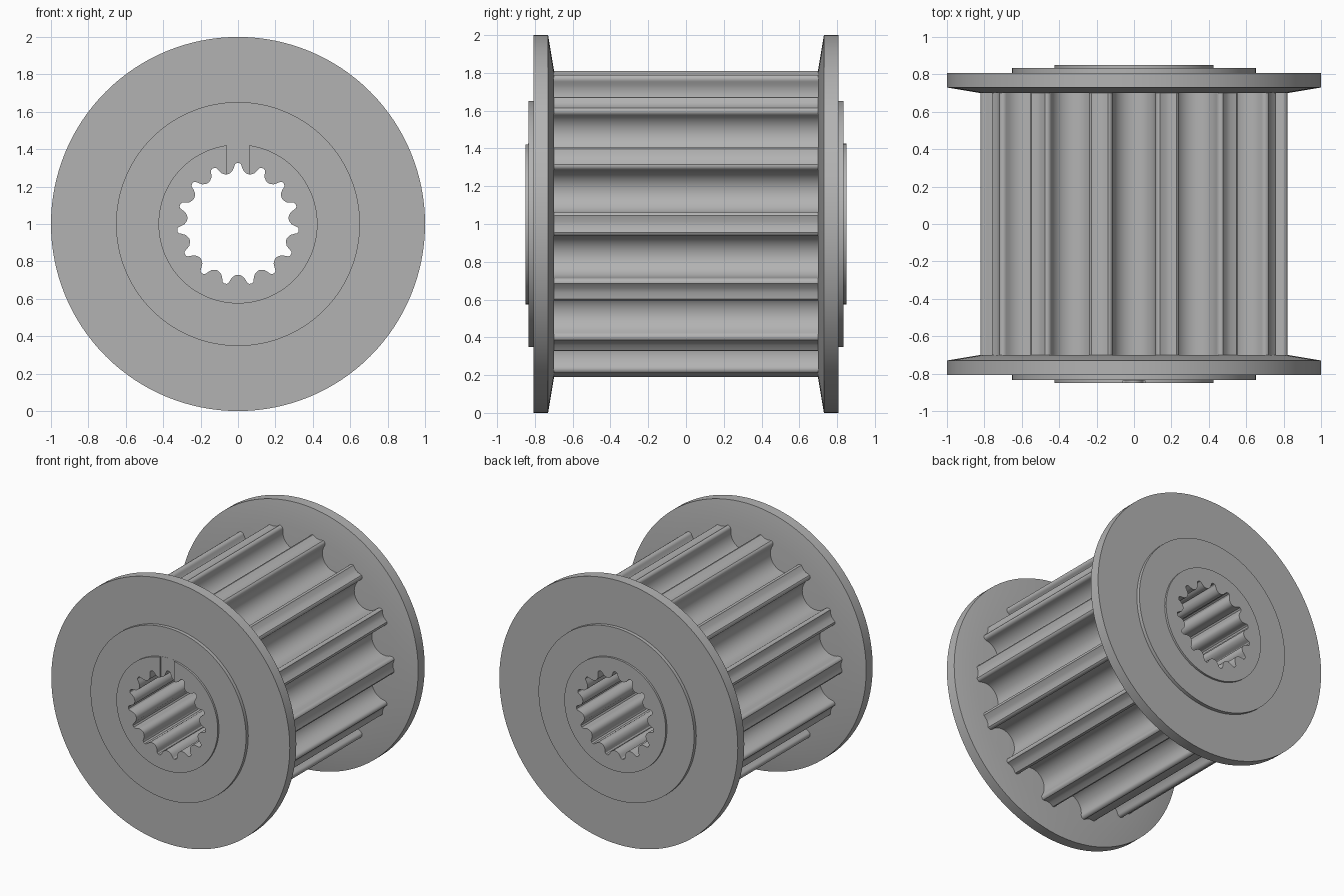
import bpy, bmesh
from math import sin, cos, pi, radians, atan2, hypot, sqrt

if "Cube" in bpy.data.objects:
    bpy.data.objects.remove(bpy.data.objects["Cube"], do_unlink=True)

AXIS_Z = 1.0
TEETH, SPLINES, SEGMENTS = 14, 15, 128

metal = bpy.data.materials.new("grey metal")
metal.use_nodes = True
GREY = (0.45, 0.45, 0.45, 1)
metal.diffuse_color = GREY
metal.node_tree.nodes["Principled BSDF"].inputs["Base Color"].default_value = GREY


def loft(name, rings):
    """Solid skinned through matching loops of points, capped at both ends."""
    bm = bmesh.new()
    loops = [[bm.verts.new(p) for p in ring] for ring in rings]
    for a, b in zip(loops, loops[1:]):
        for i in range(len(a)):
            j = (i + 1) % len(a)
            bm.faces.new((a[i], a[j], b[j], b[i]))
    bm.faces.new(loops[0])
    bm.faces.new(loops[-1])
    bmesh.ops.recalc_face_normals(bm, faces=bm.faces)
    mesh = bpy.data.meshes.new(name)
    bm.to_mesh(mesh)
    bm.free()
    mesh.materials.append(metal)
    ob = bpy.data.objects.new(name, mesh)
    bpy.context.collection.objects.link(ob)
    return ob


def ring(polar, y):
    """Place (radius, angle from top) points around the axle at depth y."""
    return [(r * sin(a), y, AXIS_Z + r * cos(a)) for r, a in polar]


def repeat(polar, count):
    step = 2 * pi / count
    return [(r, a + k * step) for k in range(count) for r, a in polar]


def cut(ob, cutter):
    mod = ob.modifiers.new("cut", "BOOLEAN")
    mod.operation, mod.solver, mod.object = "DIFFERENCE", "EXACT", cutter
    bpy.context.view_layer.objects.active = ob
    bpy.ops.object.modifier_apply(modifier=mod.name)


def belt_groove():
    """One pitch of the rim: a round groove with filleted shoulders."""
    rim, centre, radius, fillet = 0.81, 0.767, 0.115, 0.025
    fz = rim - fillet
    fx = sqrt((radius + fillet) ** 2 - (fz - centre) ** 2)
    tilt = atan2(fz - centre, fx)
    half = []
    for i in range(11):                       # groove floor to wall
        t = -pi / 2 + (tilt + pi / 2) * i / 10
        half.append((radius * cos(t), centre + radius * sin(t)))
    for i in range(1, 6):                     # shoulder fillet
        t = pi + tilt - (pi / 2 + tilt) * i / 5
        half.append((fx + fillet * cos(t), fz + fillet * sin(t)))
    polar = [(hypot(x, z), atan2(x, z)) for x, z in half]
    polar.append((rim, pi / TEETH - 0.015))
    return [(r, -a) for r, a in polar[:0:-1]] + polar


# Toothed barrel
barrel = loft("toothed_barrel",
              [ring(repeat(belt_groove(), TEETH), y) for y in (-0.70, 0.70)])

# Flanges with stepped hub and raised boss
circle = [(1, 2 * pi * i / SEGMENTS) for i in range(SEGMENTS)]
steps = [(0.82, 0.70), (1, 0.73), (1, 0.808), (0.652, 0.808),
         (0.652, 0.835), (0.425, 0.835), (0.425, 0.85)]


def flange(name, side):
    return loft(name, [ring([(r * k, a) for k, a in circle], side * y)
                       for r, y in steps])


front = flange("front_flange", -1)
back = flange("back_flange", 1)

# Splined bore through everything
half_spline = [(0.326, 1.2), (0.32, 2.8), (0.30, 4.4), (0.285, 6),
               (0.275, 9), (0.272, 11)]
spline = ([(r, radians(-a)) for r, a in half_spline[::-1]]
          + [(r, radians(a)) for r, a in half_spline])
bore = loft("bore_cutter", [ring(repeat(spline, SPLINES), y) for y in (-1, 1)])
for part in (barrel, front, back):
    cut(part, bore)

# Index notch in the front boss
corners = [(-0.06, 1.2), (0.06, 1.2), (0.06, 1.5), (-0.06, 1.5)]
notch = loft("notch_cutter", [[(x, y, z) for x, z in corners]
                              for y in (-0.9, -0.8355)])
cut(front, notch)

for helper in (bore, notch):
    bpy.data.objects.remove(helper, do_unlink=True)

# Smooth curved walls, keep crisp edges
bpy.ops.object.select_all(action="DESELECT")
for part in (barrel, front, back):
    part.select_set(True)
bpy.context.view_layer.objects.active = barrel
bpy.ops.object.shade_smooth_by_angle(angle=radians(30))
